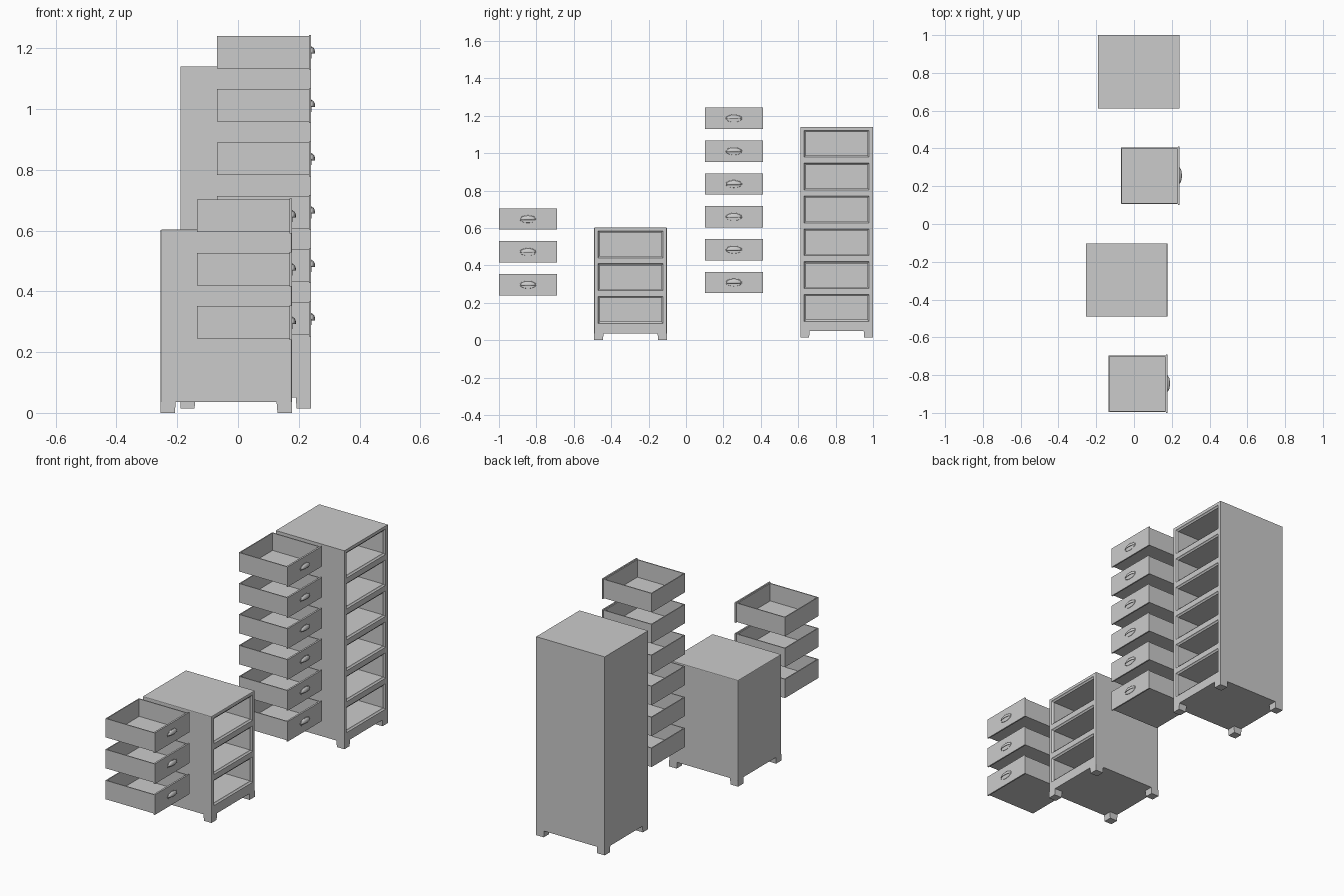
import bpy, bmesh
from mathutils import Vector, Matrix

if "Cube" in bpy.data.objects:
    bpy.data.objects.remove(bpy.data.objects["Cube"])


def finish(bm, name, smooth=False):
    bmesh.ops.recalc_face_normals(bm, faces=bm.faces)
    mesh = bpy.data.meshes.new(name)
    bm.to_mesh(mesh)
    bm.free()
    obj = bpy.data.objects.new(name, mesh)
    bpy.context.collection.objects.link(obj)
    if smooth:
        bpy.context.view_layer.objects.active = obj
        obj.select_set(True)
        bpy.ops.object.shade_smooth_by_angle()
        obj.select_set(False)
    return obj


def add_box(bm, lo, hi):
    lo, hi = Vector(lo), Vector(hi)
    mat = Matrix.Translation((lo + hi) / 2) @ Matrix.Diagonal((*(hi - lo), 1))
    return bmesh.ops.create_cube(bm, size=1, matrix=mat)["verts"]


def cut(bm, co, no, **kw):
    geom = bm.verts[:] + bm.edges[:] + bm.faces[:]
    bmesh.ops.bisect_plane(bm, geom=geom, plane_co=co, plane_no=no, **kw)


def push(bm, faces, inset, depth):
    """Inset the faces and sink them towards the back."""
    if inset:
        bmesh.ops.inset_individual(bm, faces=faces, thickness=inset)
        verts = {v for f in faces for v in f.verts}
    else:
        ext = bmesh.ops.extrude_discrete_faces(bm, faces=faces)
        faces = ext["faces"]
        verts = {v for f in faces for v in f.verts}
    for v in verts:
        v.co.x -= depth
    return faces


def cabinet(name, x0, x1, y0, y1, z0, zb, z1, openings, first, bevel=0):
    # carcass with a moulded pocket for every drawer
    bm = bmesh.new()
    add_box(bm, (x0, y0, zb), (x1, y1, z1))
    if bevel:
        edges = [e for e in bm.edges if sum(v.co.z for v in e.verts) > 2 * zb + 0.01]
        bmesh.ops.bevel(bm, geom=edges, offset=bevel, segments=2, affect='EDGES', profile=0.5)
    ya, yb = y0 + 0.021, y1 - 0.021
    for y in (ya, yb):
        cut(bm, (0, y, 0), (0, 1, 0))
    rows = [(first + 0.1755 * i, first + 0.1755 * i + 0.144) for i in range(openings)]
    for row in rows:
        for z in row:
            cut(bm, (0, 0, z), (0, 0, 1))
    faces = []
    for f in bm.faces:
        c = f.calc_center_median()
        if f.normal.x > 0.9 and ya < c.y < yb and any(a < c.z < b for a, b in rows):
            faces.append(f)
    faces = push(bm, faces, 0.005, 0.005)
    faces = push(bm, faces, 0.008, 0.003)
    push(bm, faces, 0, 0.4)
    bmesh.ops.dissolve_limit(bm, angle_limit=0.01, verts=bm.verts[:], edges=bm.edges[:])
    finish(bm, name)

    # four slightly tapered corner feet
    bm = bmesh.new()
    w = 0.05
    for sx in (0, 1):
        for sy in (0, 1):
            xa = x1 - w if sx else x0
            yc = y1 - w if sy else y0
            for v in add_box(bm, (xa, yc, z0), (xa + w, yc + w, zb)):
                if v.co.z < zb - 0.005:
                    if (v.co.x > xa + w / 2) != bool(sx):
                        v.co.x += 0.003 if sx else -0.003
                    if (v.co.y > yc + w / 2) != bool(sy):
                        v.co.y += 0.003 if sy else -0.003
    finish(bm, name + "_feet")


def drawer(name, xb, xf, yc, z):
    # open tray
    bm = bmesh.new()
    add_box(bm, (xb, yc - 0.15, z + 0.004), (xf - 0.008, yc + 0.15, z + 0.111))
    top = [f for f in bm.faces if f.normal.z > 0.9]
    bmesh.ops.inset_individual(bm, faces=top, thickness=0.008)
    ext = bmesh.ops.extrude_discrete_faces(bm, faces=top)
    for v in ext["faces"][0].verts:
        v.co.z -= 0.099
    finish(bm, name + "_tray")
    # front panel
    bm = bmesh.new()
    add_box(bm, (xf - 0.008, yc - 0.155, z), (xf, yc + 0.155, z + 0.114))
    finish(bm, name + "_front")

    # oval back plate of the pull
    centre = Matrix.Translation((xf, yc, z + 0.057))
    bm = bmesh.new()
    bmesh.ops.create_cone(bm, cap_ends=True, segments=32, radius1=1, radius2=0.94, depth=1,
                          matrix=centre @ Matrix.Diagonal((0.003, 0.045, 0.021, 1))
                          @ Matrix.Rotation(1.5707963, 4, 'Y'))
    finish(bm, name + "_pull_plate", True)
    # cup of the pull, open underneath
    bm = bmesh.new()
    bmesh.ops.create_uvsphere(bm, u_segments=24, v_segments=12, radius=1)
    cut(bm, (0, 0, 0), (1, 0, 0), clear_inner=True)
    cut(bm, (0, 0, -0.25), (0, 0, 1), clear_inner=True)
    bm.transform(centre @ Matrix.Diagonal((0.0125, 0.04, 0.018, 1)))
    cup = finish(bm, name + "_pull_cup", True)
    solid = cup.modifiers.new("thickness", 'SOLIDIFY')
    solid.thickness = 0.0015


cabinet("short_cabinet", -0.255, 0.177, -0.491, -0.102, 0.0, 0.036, 0.603, 3, 0.09, 0.004)
cabinet("tall_cabinet", -0.19, 0.24, 0.611, 1.0, 0.014, 0.05, 1.14, 6, 0.101)

for i in range(3):
    drawer(f"short_drawer_{i + 1}", -0.135, 0.178, -0.845, 0.24 + 0.1755 * i)
for i in range(6):
    drawer(f"tall_drawer_{i + 1}", -0.069, 0.241, 0.256, 0.252 + 0.1755 * i)
